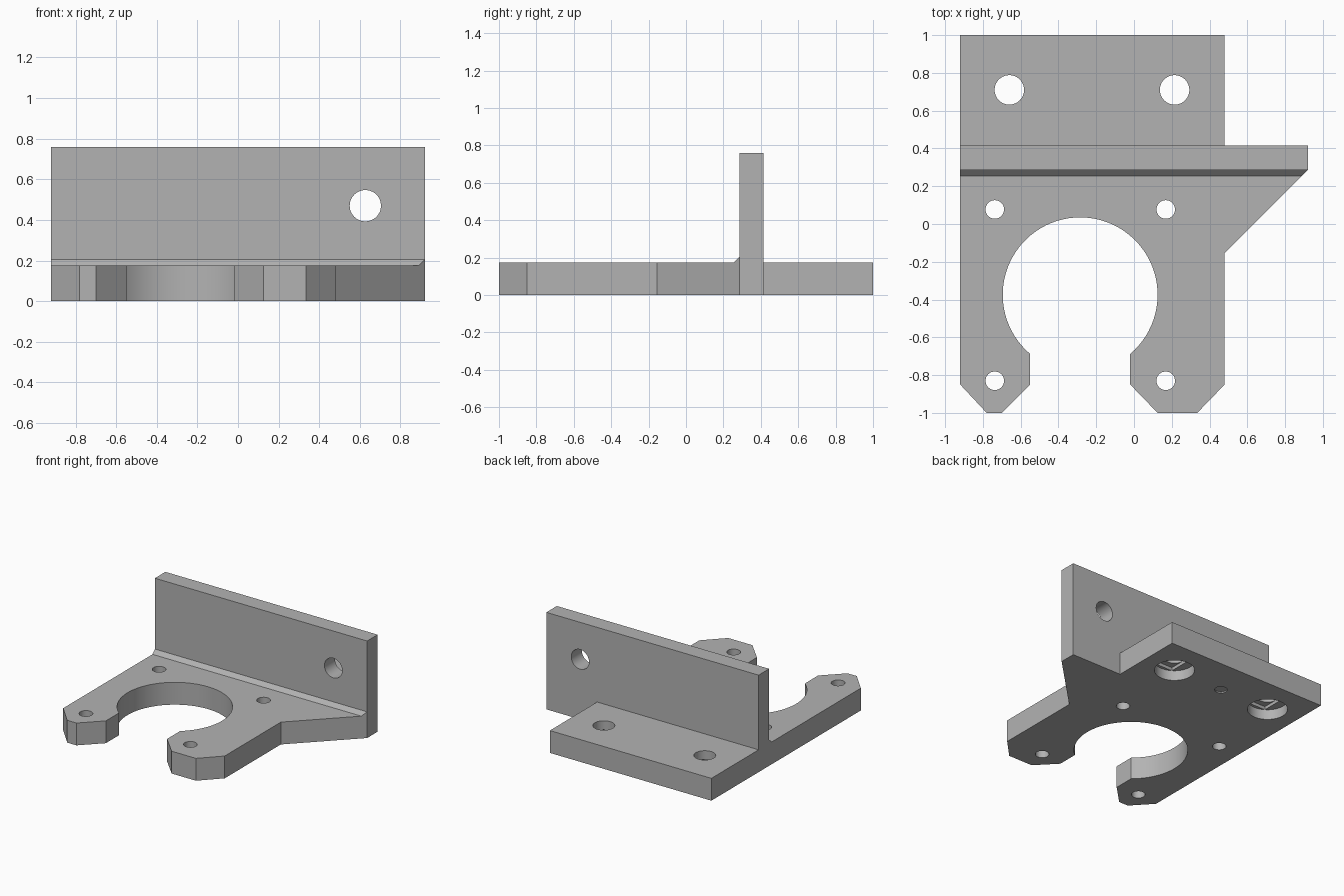
import bpy, bmesh, math
from mathutils import Matrix

default = bpy.data.objects.get("Cube")
if default:
    bpy.data.objects.remove(default, do_unlink=True)

T = 0.175                        # plate thickness
X = 0.92                         # half width
Y0, Y1, TOP = 0.285, 0.415, 0.76   # upright wall

grey = bpy.data.materials.new("plain grey")
grey.use_nodes = True
COLOUR = (0.45, 0.45, 0.45, 1)
grey.diffuse_color = COLOUR
grey.node_tree.nodes["Principled BSDF"].inputs["Base Color"].default_value = COLOUR


def make(name, bm):
    bmesh.ops.recalc_face_normals(bm, faces=bm.faces)
    mesh = bpy.data.meshes.new(name)
    bm.to_mesh(mesh)
    bm.free()
    obj = bpy.data.objects.new(name, mesh)
    obj.data.materials.append(grey)
    bpy.context.collection.objects.link(obj)
    return obj


def prism(name, points, direction):
    """Extrude a closed outline of 3D points."""
    bm = bmesh.new()
    face = bm.faces.new([bm.verts.new(p) for p in points])
    out = bmesh.ops.extrude_face_region(bm, geom=[face])
    moved = [v for v in out["geom"] if isinstance(v, bmesh.types.BMVert)]
    bmesh.ops.translate(bm, verts=moved, vec=direction)
    return make(name, bm)


def box(name, lo, hi):
    bm = bmesh.new()
    bmesh.ops.create_cube(bm, size=1)
    for v in bm.verts:
        v.co = [(a + b) / 2 + c * (b - a) for a, b, c in zip(lo, hi, v.co)]
    return make(name, bm)


def cylinder(name, centre, radius, depth, axis="Z"):
    bm = bmesh.new()
    turn = Matrix.Rotation(math.pi / 2, 4, "X") if axis == "Y" else Matrix()
    bmesh.ops.create_cone(bm, cap_ends=True, segments=48, radius1=radius, radius2=radius,
                          depth=depth, matrix=Matrix.Translation(centre) @ turn)
    return make(name, bm)


def cut(obj, cutter):
    cutter.hide_render = True
    mod = obj.modifiers.new("cut", "BOOLEAN")
    mod.operation, mod.solver, mod.object = "DIFFERENCE", "EXACT", cutter
    bpy.context.view_layer.objects.active = obj
    bpy.ops.object.modifier_apply(modifier=mod.name)
    bpy.data.objects.remove(cutter, do_unlink=True)


# Base plate: forked front with round opening, side wing and rear flange
cx, cy, r = -0.285, -0.375, 0.41
half = 0.265                               # half the width of the mouth
start = math.atan2(-math.sqrt(r * r - half * half), -half)
sweep = -(2 * math.pi - 2 * math.asin(half / r))
arc = [(cx + r * math.cos(start + sweep * i / 64), cy + r * math.sin(start + sweep * i / 64))
       for i in range(65)]
outline = [(-X, 1), (-X, -0.85), (-0.78, -1), (-0.70, -1), (cx - half, -0.85)]
outline += arc
outline += [(cx + half, -0.85), (0.125, -1), (0.335, -1), (0.48, -0.85), (0.48, -0.155),
            (X, Y0), (X, Y1), (0.48, Y1), (0.48, 1)]
plate = prism("base_plate", [(x, y, 0) for x, y in outline], (0, 0, T))

# Four small fixing holes around the opening
for x in (-0.737, 0.168):
    for y in (-0.83, 0.077):
        cut(plate, cylinder("hole_cutter", (x, y, T / 2), 0.049, 0.5))

# Rear flange holes, counterbored below with a slotted step
for x in (-0.66, 0.215):
    y = 0.71
    cut(plate, cylinder("bore_cutter", (x, y, 0), 0.145, 0.16))
    cut(plate, box("slot_cutter", (x - 0.078, y - 0.122, -0.1), (x + 0.078, y + 0.122, 0.105)))
    cut(plate, cylinder("hole_cutter", (x, y, T / 2), 0.078, 0.5))

# Shallow dimple between them on the underside
cut(plate, cylinder("dimple_cutter", (-0.222, 0.71, 0), 0.046, 0.02))

# Upright wall with one hole
wall = box("upright_wall", (-X, Y0, T), (X, Y1, TOP))
cut(wall, cylinder("hole_cutter", (0.627, 0.35, 0.47), 0.077, 0.5, "Y"))

# Chamfer strip in the inner corner, its end trimmed to follow the wing
strip = prism("corner_chamfer", [(-X, Y0 - 0.03, T), (-X, Y0, T + 0.03), (-X, Y0, T)],
              (2 * X, 0, 0))
for v in strip.data.vertices:
    if v.co.x > 0 and v.co.y < Y0 - 0.01:
        v.co.x -= 0.03

# Smooth the round walls, keep edges sharp
bpy.ops.object.select_all(action="DESELECT")
for obj in (plate, wall, strip):
    obj.select_set(True)
bpy.context.view_layer.objects.active = plate
bpy.ops.object.shade_smooth_by_angle(angle=math.radians(30))
